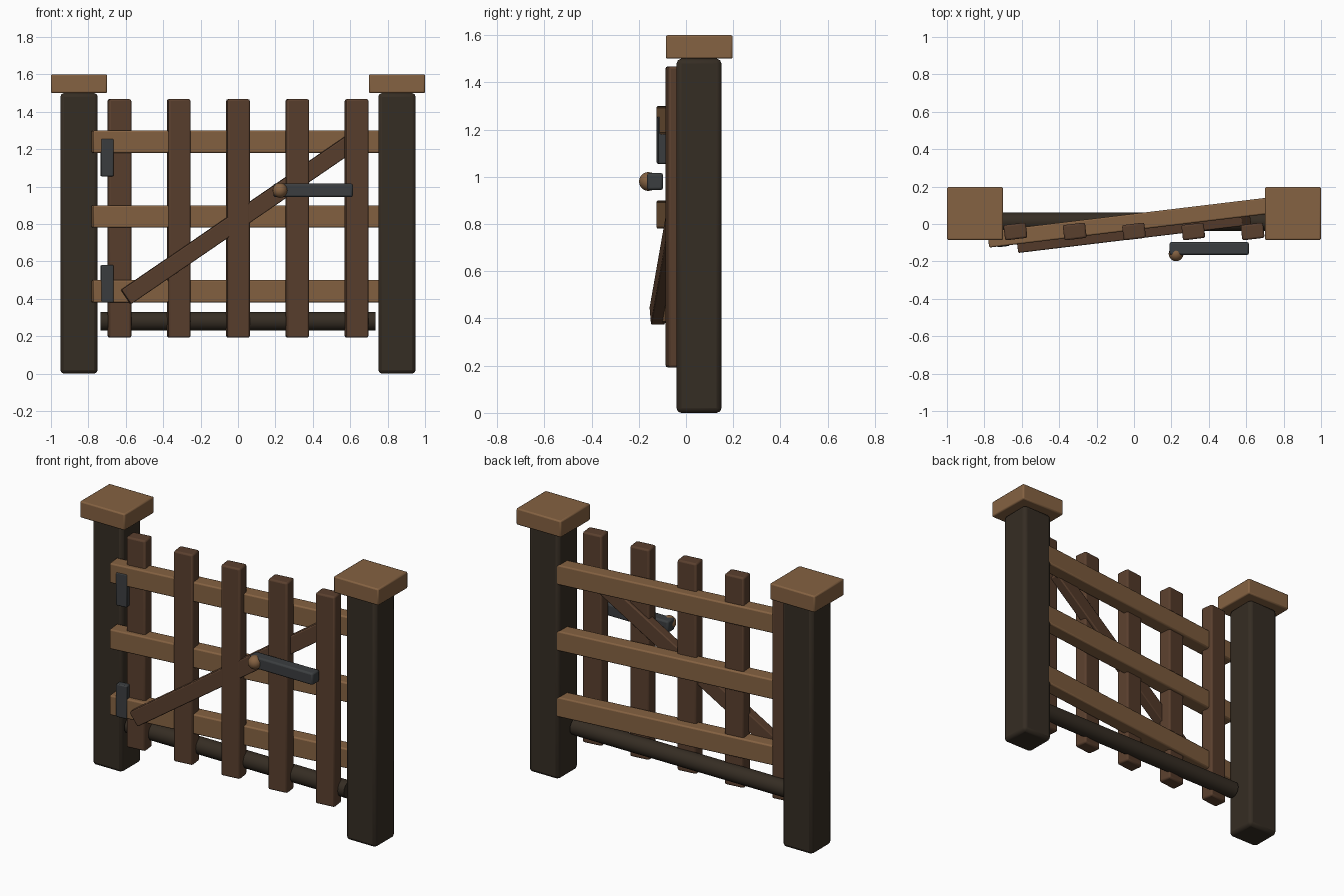
import bpy, math

if "Cube" in bpy.data.objects:
    bpy.data.objects.remove(bpy.data.objects["Cube"])

def mat(name, rgb):
    m = bpy.data.materials.new(name)
    m.diffuse_color = (*rgb, 1)
    m.use_nodes = True
    m.node_tree.nodes["Principled BSDF"].inputs["Base Color"].default_value = m.diffuse_color
    return m

DARK = mat("dark_timber", (0.036, 0.026, 0.017))
LIGHT = mat("light_timber", (0.235, 0.122, 0.054))
BROWN = mat("brown_timber", (0.102, 0.050, 0.027))
IRON = mat("iron", (0.044, 0.048, 0.051))

SWING = 0.12  # gate parts stand slightly ajar

def finish(o, name, m, bevel=0.0, seg=2):
    o.name = name
    o.data.materials.append(m)
    if bevel:
        b = o.modifiers.new("bevel", 'BEVEL')
        b.width, b.segments = bevel, seg
    bpy.ops.object.shade_smooth_by_angle(angle=math.radians(35))
    return o

def box(name, loc, size, m, bevel=0.01, rot=(0, 0, 0)):
    bpy.ops.mesh.primitive_cube_add(size=1, location=loc)
    o = bpy.context.object
    o.scale = size
    bpy.ops.object.transform_apply(location=False, rotation=False, scale=True)
    o.rotation_euler = rot
    return finish(o, name, m, bevel)

# posts and caps
for side, s in (("left", -1), ("right", 1)):
    box(side + "_post", (s * 0.85, 0.055, 0.75), (0.2, 0.19, 1.5), DARK, 0.02)
    box(side + "_cap", (s * 0.85, 0.056, 1.55), (0.3, 0.283, 0.1), LIGHT, 0.008)

# horizontal rails
for i, z in enumerate((0.44, 0.84, 1.24)):
    box(f"rail_{i+1}", (0, 0.011, z), (1.57, 0.087, 0.12), LIGHT, 0.008, (0, 0, SWING))

# upright pickets
for i in range(5):
    box(f"picket_{i+1}", ((i - 2) * 0.317, -0.04, 0.83), (0.12, 0.082, 1.275),
        BROWN, 0.01, (0, 0, SWING))

# diagonal brace
box("brace", (0, -0.05, 0.82), (1.46, 0.06, 0.092), BROWN, 0.006,
    (0, -math.radians(34.2), SWING))

# hinges
for name, z in (("lower_hinge", 0.48), ("upper_hinge", 1.155)):
    box(name, (-0.7, -0.1, z), (0.068, 0.042, 0.2), IRON, 0.006, (0, 0, SWING))

# latch bar and knob
box("latch_bar", (0.402, -0.131, 0.98), (0.425, 0.068, 0.072), IRON, 0.01)
bpy.ops.mesh.primitive_uv_sphere_add(segments=16, ring_count=10, radius=0.04,
                                     location=(0.225, -0.159, 0.98))
finish(bpy.context.object, "latch_knob", LIGHT)

# round bottom bar
bpy.ops.mesh.primitive_cylinder_add(vertices=16, radius=0.05, depth=1.47,
                                    location=(0, 0.012, 0.28), rotation=(0, math.pi / 2, 0))
finish(bpy.context.object, "bottom_bar", DARK)
